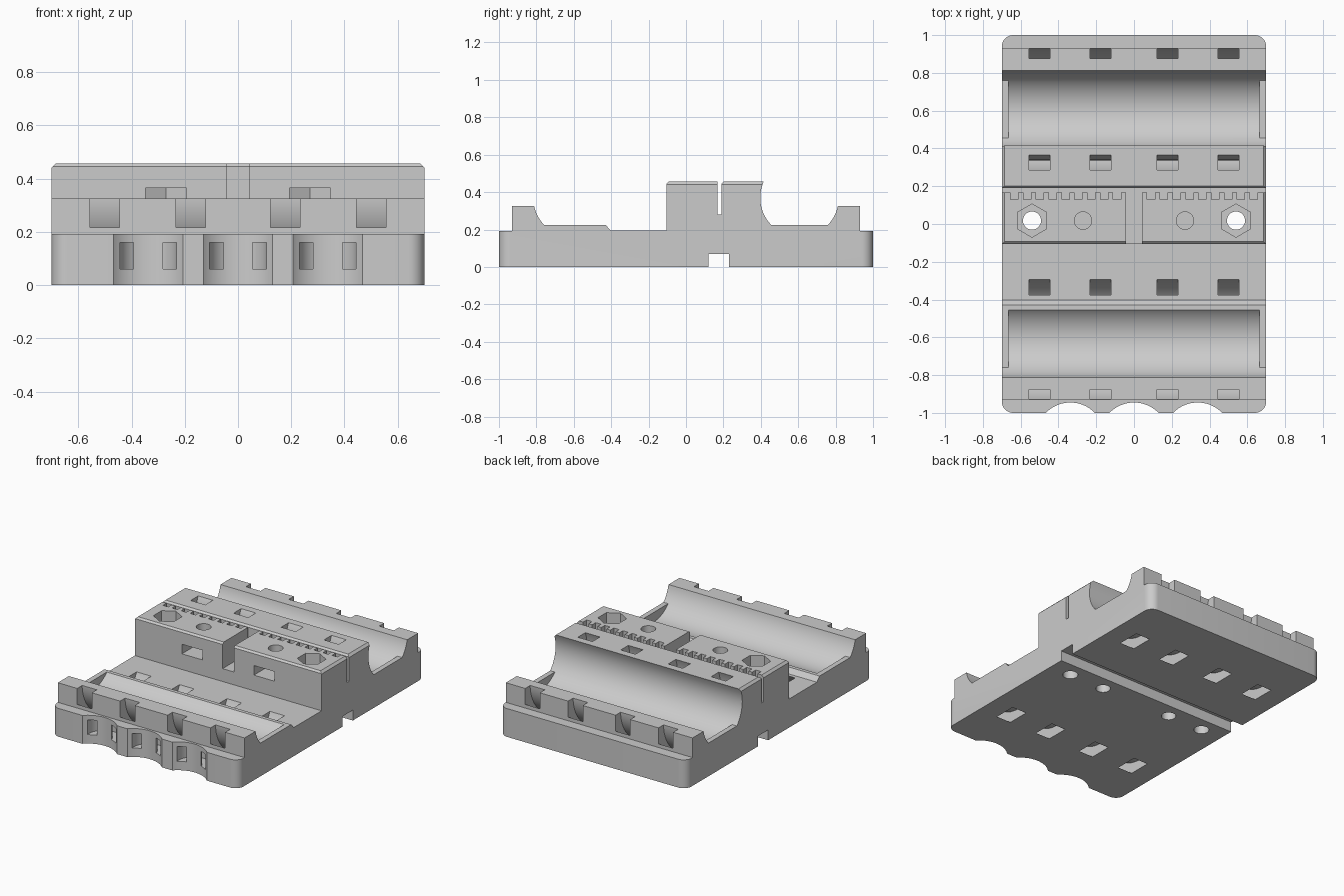
import bpy, bmesh
from math import sin, cos, pi, asin
from mathutils import Vector

cube = bpy.data.objects.get("Cube")
if cube:
    bpy.data.objects.remove(cube)

HALF_W = 0.7                      # half width of the carriage
BORE_Y, BORE_Z, BORE_R = 0.607, 0.37, 0.21
LEDGE_Z = 0.225                   # top of the bearing end walls
TOP = 0.457
TIE_X = (-0.5, -0.178, 0.178, 0.5)


def place(axis, a, b, t):
    return {"x": (t, a, b), "y": (a, t, b), "z": (a, b, t)}[axis]


def prism(bm, points, axis, lo, hi):
    """Extrude a closed 2D outline along an axis."""
    ends = [[bm.verts.new(place(axis, a, b, t)) for a, b in points] for t in (lo, hi)]
    n = len(points)
    bm.faces.new(ends[0])
    bm.faces.new(ends[1])
    for i in range(n):
        j = (i + 1) % n
        bm.faces.new((ends[0][i], ends[0][j], ends[1][j], ends[1][i]))


def arc(cx, cy, r, start, end, n):
    return [(cx + r * cos(start + (end - start) * i / n),
             cy + r * sin(start + (end - start) * i / n)) for i in range(n + 1)]


def circle(cx, cy, r, n=48, turn=0.0):
    return arc(cx, cy, r, turn, turn + 2 * pi, n)[:-1]


def rect(a0, a1, b0, b1):
    return [(a0, b0), (a1, b0), (a1, b1), (a0, b1)]


def ring(bm, cx, cy, r_in, r_out, axis, lo, hi, n=72):
    """A square-section hoop."""
    loops = [[bm.verts.new(place(axis, a, b, t)) for a, b in circle(cx, cy, r, n)]
             for r, t in ((r_in, lo), (r_out, lo), (r_out, hi), (r_in, hi))]
    for k in range(4):
        p, q = loops[k], loops[(k + 1) % 4]
        for i in range(n):
            j = (i + 1) % n
            bm.faces.new((p[i], p[j], q[j], q[i]))


def finish(bm, name):
    bmesh.ops.recalc_face_normals(bm, faces=bm.faces)
    mesh = bpy.data.meshes.new(name)
    bm.to_mesh(mesh)
    bm.free()
    obj = bpy.data.objects.new(name, mesh)
    bpy.context.scene.collection.objects.link(obj)
    return obj


def cut(target, bm, name):
    """Subtract the cutter mesh from the target and discard the cutter."""
    cutter = finish(bm, name)
    cutter.hide_render = True
    mod = target.modifiers.new(name, "BOOLEAN")
    mod.operation = "DIFFERENCE"
    mod.solver = "EXACT"
    mod.object = cutter
    bpy.context.view_layer.update()
    graph = bpy.context.evaluated_depsgraph_get()
    mesh = bpy.data.meshes.new_from_object(target.evaluated_get(graph))
    target.modifiers.clear()
    target.data = mesh
    bpy.data.objects.remove(cutter)


# Carriage body: side outline with both cradles, the belt slot and the underside channel
low = asin((LEDGE_Z - BORE_Z) / BORE_R)
lip = asin((0.325 - BORE_Z) / BORE_R)
high = asin((TOP - BORE_Z) / BORE_R)
profile = [(-1, 0), (-1, 0.192), (-0.93, 0.192), (-0.93, 0.325)]
profile += arc(-BORE_Y, BORE_Z, BORE_R, pi - lip, pi - low, 8)
profile += [(-BORE_Y + BORE_R * cos(low), LEDGE_Z), (-0.43, LEDGE_Z), (-0.402, 0.194),
            (-0.105, 0.194), (-0.105, TOP - 0.012), (-0.093, TOP),
            (0.168, TOP), (0.168, 0.28), (0.19, 0.28), (0.19, TOP - 0.012), (0.202, TOP)]
profile += arc(BORE_Y, BORE_Z, BORE_R, pi - high, pi - low, 16)
profile += arc(BORE_Y, BORE_Z, BORE_R, low, lip, 8)
profile += [(0.93, 0.325), (0.93, 0.192), (1, 0.192), (1, 0),
            (0.23, 0), (0.23, 0.07), (0.12, 0.07), (0.12, 0)]
bm = bmesh.new()
prism(bm, profile, "x", -HALF_W, HALF_W)
# Rounded corners of the base
corners = [e for e in bm.edges
           if all(abs(v.co.y) > 0.99 for v in e.verts)
           and abs(e.verts[0].co.z - e.verts[1].co.z) > 0.1]
bmesh.ops.bevel(bm, geom=corners, offset=0.06, segments=8, profile=0.5, affect="EDGES")
body = finish(bm, "bearing_carriage")

# Bearing bores between the end walls
bm = bmesh.new()
for y in (-BORE_Y, BORE_Y):
    outline = arc(y, BORE_Z, BORE_R, -pi - low, low, 32) + [(y, 0.3)]
    prism(bm, outline, "x", -0.665, 0.665)
cut(body, bm, "bore_cutter")

# Scallops along the front edge
bm = bmesh.new()
for x in (-0.337, 0, 0.337):
    prism(bm, circle(x, -1.126, 0.181, 72), "z", -0.1, 0.3)
cut(body, bm, "scallop_cutter")

# Curved cable tie tunnels behind the scallops
bm = bmesh.new()
for x in (-0.337, 0, 0.337):
    ring(bm, x, -0.96, 0.055, 0.109, "z", 0.06, 0.16, 48)
cut(body, bm, "cable_tie_cutter")

# Hoop shaped tie slots around both bearings
bm = bmesh.new()
for y in (-BORE_Y, BORE_Y):
    for x in TIE_X:
        ring(bm, y, 0.335, 0.27, 0.344, "x", x - 0.055, x + 0.055)
cut(body, bm, "bearing_tie_cutter")

# Bevelled ends of the centre block
bm = bmesh.new()
for s in (-1, 1):
    prism(bm, [(s * 0.702, TOP - 0.017), (s * 0.75, TOP - 0.017), (s * 0.75, TOP + 0.05),
               (s * 0.683, TOP + 0.05), (s * 0.683, TOP + 0.002)], "y", -0.2, 0.5)
cut(body, bm, "end_bevel_cutter")

# Gap that splits the front half of the centre block
bm = bmesh.new()
prism(bm, rect(-0.042, 0.042, -0.2, 0.18), "z", 0.281, 0.6)
cut(body, bm, "gap_cutter")

# Belt teeth
bm = bmesh.new()
for s in (-1, 1):
    for i in range(9):
        x = s * (0.09 + i * 0.068)
        prism(bm, rect(x - 0.02, x + 0.02, 0.13, 0.18), "z", 0.282, 0.6)
cut(body, bm, "belt_tooth_cutter")

# Screw holes: outer through holes, inner blind holes from above and below
bm = bmesh.new()
for s in (-1, 1):
    prism(bm, circle(s * 0.54, 0.018, 0.048, 32), "z", -0.1, 0.6)
    prism(bm, circle(s * 0.27, 0.018, 0.046, 32), "z", 0.34, 0.6)
    prism(bm, circle(s * 0.27, 0.018, 0.046, 32), "z", -0.1, 0.28)
cut(body, bm, "screw_hole_cutter")

# Hexagonal nut pockets and front nut slots
bm = bmesh.new()
for s in (-1, 1):
    prism(bm, circle(s * 0.54, 0.018, 0.088, 6, pi / 2), "z", 0.32, 0.6)
    x = s * 0.27
    prism(bm, [(x - 0.077, -0.2), (x + 0.077, -0.2), (x + 0.077, 0.062),
               (x, 0.107), (x - 0.077, 0.062)], "z", 0.3, 0.365)
cut(body, bm, "nut_cutter")

# Single grey plastic
grey = bpy.data.materials.new("grey_plastic")
grey.use_nodes = True
colour = (0.6, 0.6, 0.6, 1)
grey.diffuse_color = colour
grey.node_tree.nodes["Principled BSDF"].inputs["Base Color"].default_value = colour
body.data.materials.clear()
body.data.materials.append(grey)

bpy.ops.object.select_all(action="DESELECT")
body.select_set(True)
bpy.context.view_layer.objects.active = body
bpy.ops.object.shade_smooth_by_angle(angle=0.5)
